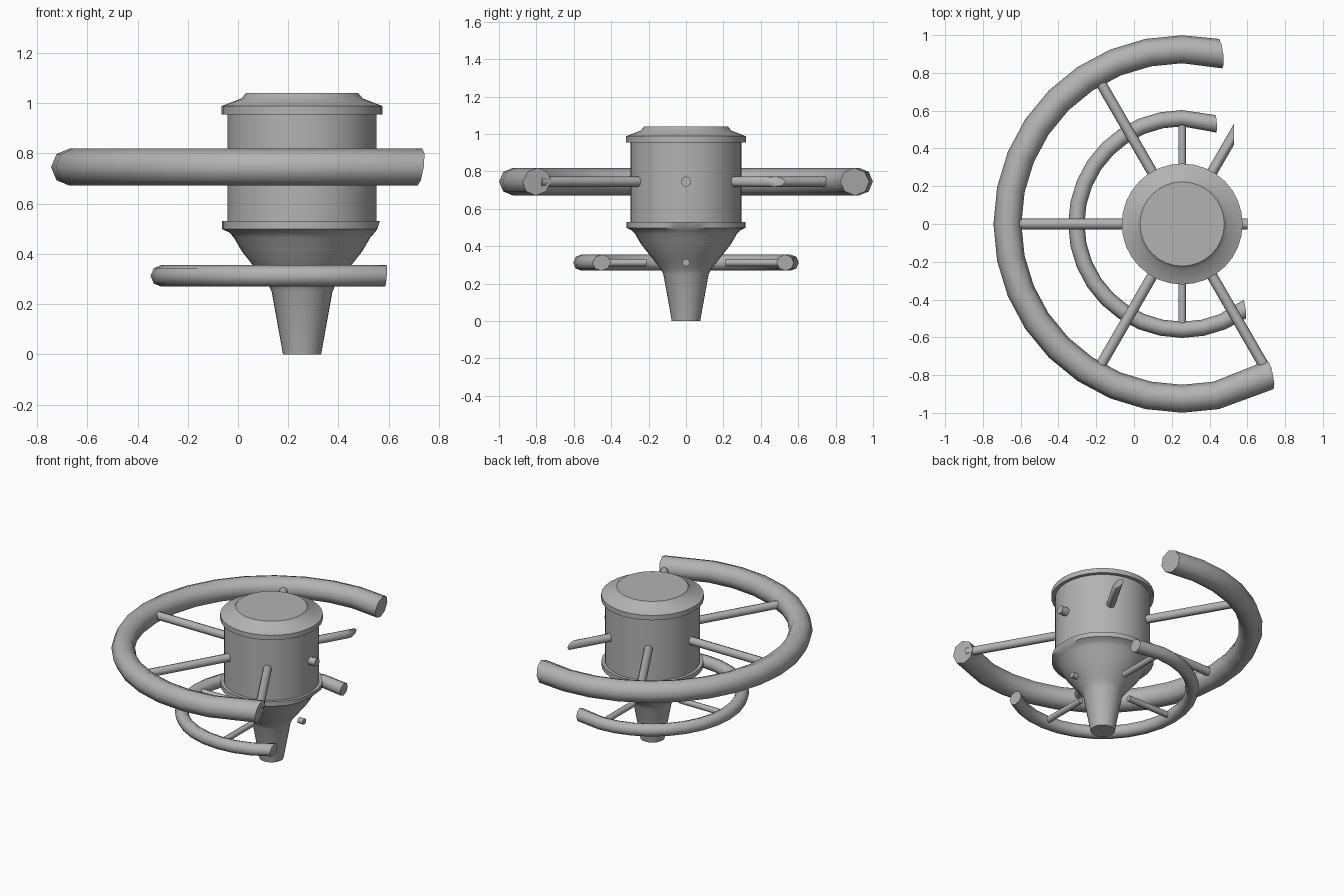
import bpy, bmesh, math
from mathutils import Vector

if "Cube" in bpy.data.objects:
    bpy.data.objects.remove(bpy.data.objects["Cube"])

CX = 0.255  # x of the hub axis

grey = bpy.data.materials.new("grey metal")
grey.diffuse_color = (0.45, 0.45, 0.45, 1)
grey.use_nodes = True
grey.node_tree.nodes["Principled BSDF"].inputs["Base Color"].default_value = grey.diffuse_color


def finish(name, bm, angle):
    bmesh.ops.recalc_face_normals(bm, faces=bm.faces)
    mesh = bpy.data.meshes.new(name)
    bm.to_mesh(mesh)
    bm.free()
    mesh.materials.append(grey)
    ob = bpy.data.objects.new(name, mesh)
    bpy.context.collection.objects.link(ob)
    bpy.context.view_layer.objects.active = ob
    ob.select_set(True)
    bpy.ops.object.shade_smooth_by_angle(angle=math.radians(angle))
    ob.select_set(False)
    return ob


def skin(name, loops, angle):
    """Joins closed loops of points into a capped tube."""
    bm = bmesh.new()
    rows = [[bm.verts.new(p) for p in loop] for loop in loops]
    n = len(rows[0])
    for a, b in zip(rows, rows[1:]):
        for i in range(n):
            j = (i + 1) % n
            bm.faces.new((a[i], a[j], b[j], b[i]))
    bm.faces.new(rows[0])
    bm.faces.new(rows[-1])
    return finish(name, bm, angle)


def lathe(name, profile, sides=32):
    loops = []
    for r, z in profile:
        loop = []
        for i in range(sides):
            t = math.tau * i / sides
            x = r * math.cos(t)
            if 0.47 < z < 0.54:  # worn flat on the lower rim
                x = min(x, 0.295 + (z - 0.485) * 0.33)
            loop.append((CX + x, r * math.sin(t), z))
        loops.append(loop)
    return skin(name, loops, 30)


def broken_ring(name, major, minor, z, start, end, lean):
    """Open ring with slanted ends; angles are (outer edge, inner edge)."""
    step = 11.25
    first = math.floor(min(start) / step) * step + 2 * step
    last = math.ceil(max(end) / step) * step - 2 * step
    count = round((last - first) / step)
    stations = [None] + [first + step * i for i in range(count + 1)] + [None]
    loops = []
    for k, s in enumerate(stations):
        loop = []
        for i in range(8):
            p = math.tau * i / 8
            dr, dz = math.cos(p), math.sin(p)
            deg = s
            if s is None:
                outer, inner = start if k == 0 else end
                deg = (outer + inner) / 2 + (outer - inner) / 2 * dr
                deg += lean * dz * (-1 if k == 0 else 1)
            t = math.radians(deg)
            r = major + minor * dr
            loop.append((CX + r * math.cos(t), r * math.sin(t), z + minor * dz))
        loops.append(loop)
    return skin(name, loops, 50)


def spoke(name, deg, r0, r1, rad, z, cut_x=None):
    t = math.radians(deg)
    d = Vector((math.cos(t), math.sin(t), 0))
    side = Vector((-d.y, d.x, 0))
    ring = [(math.cos(math.tau * i / 8) * rad, math.sin(math.tau * i / 8) * rad)
            for i in range(8)]
    base = Vector((CX, 0, z))
    loops = []
    for k, r in enumerate((r0, r1)):
        loop = []
        for u, w in ring:
            off = side * u + Vector((0, 0, w))
            dist = r
            if k and cut_x is not None:  # end sheared off along a plane
                dist = (cut_x - CX - off.x) / d.x
            loop.append(base + off + d * dist)
        loops.append(loop)
    return skin(name, loops, 50)


# hub: nozzle, flared funnel, rims, drum and cap
lathe("hub", [(0.076, 0), (0.121, 0.25), (0.134, 0.277), (0.163, 0.312),
              (0.195, 0.353), (0.24, 0.41), (0.272, 0.465), (0.29, 0.485),
              (0.318, 0.498), (0.318, 0.53), (0.297, 0.53), (0.297, 0.955),
              (0.32, 0.955), (0.32, 0.988), (0.242, 1.018), (0.223, 1.04)])

# rings, running the long way round between their broken ends
broken_ring("large_ring", 0.925, 0.074, 0.745, (78.7, 75.5), (299, 302), 0.7)
broken_ring("small_ring", 0.56, 0.043, 0.312, (73, 69.5), (304, 309), 0.4)

# upper spokes
for deg in (120, 180, 240, 300):
    spoke("upper_spoke", deg, 0.27, 0.9, 0.028, 0.745)
spoke("broken_upper_spoke", 60, 0.27, 0.55, 0.028, 0.745, cut_x=0.53)
spoke("upper_spoke_stub", 0, 0.27, 0.347, 0.028, 0.745)

# lower spokes
for deg in (90, 180, 270):
    spoke("lower_spoke", deg, 0.21, 0.54, 0.02, 0.312)
spoke("lower_spoke_stub", 0, 0.21, 0.25, 0.02, 0.312)
